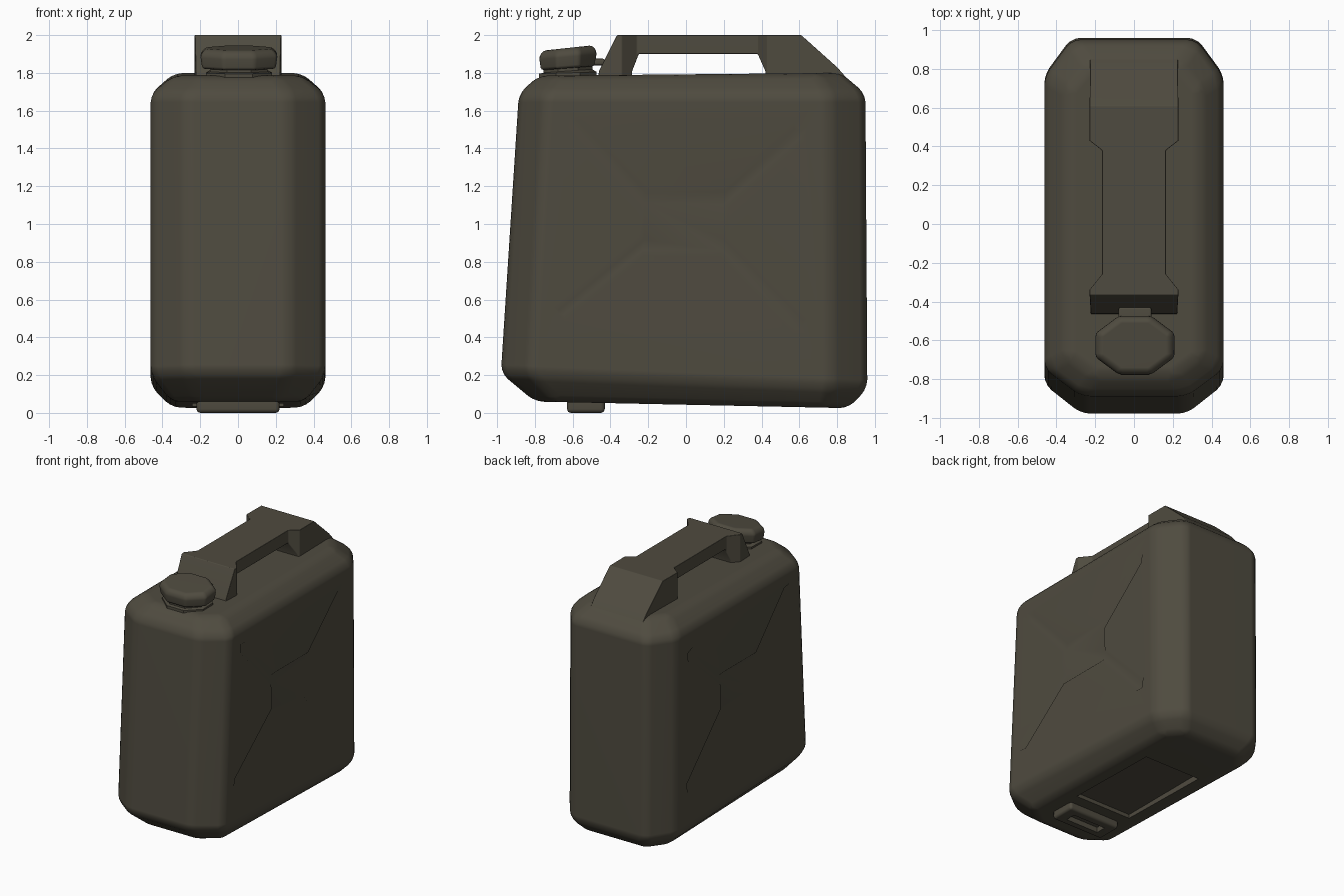
import bpy, bmesh, math
from mathutils import Vector

if "Cube" in bpy.data.objects:
    bpy.data.objects.remove(bpy.data.objects["Cube"])

paint = bpy.data.materials.new("olive_drab")
paint.diffuse_color = (0.078, 0.070, 0.050, 1)
paint.use_nodes = True
paint.node_tree.nodes["Principled BSDF"].inputs["Base Color"].default_value = paint.diffuse_color


def loft(name, rings):
    """Closed mesh through rings that all have the same number of points."""
    bm = bmesh.new()
    vs = [[bm.verts.new(p) for p in r] for r in rings]
    n = len(vs[0])
    for a, b in zip(vs, vs[1:]):
        for i in range(n):
            bm.faces.new((a[i], a[(i + 1) % n], b[(i + 1) % n], b[i]))
    bm.faces.new(vs[0][::-1])
    bm.faces.new(vs[-1])
    bmesh.ops.recalc_face_normals(bm, faces=bm.faces)
    me = bpy.data.meshes.new(name)
    bm.to_mesh(me)
    bm.free()
    ob = bpy.data.objects.new(name, me)
    bpy.context.collection.objects.link(ob)
    me.materials.append(paint)
    return ob


def activate(ob):
    bpy.ops.object.select_all(action='DESELECT')
    ob.select_set(True)
    bpy.context.view_layer.objects.active = ob


def bevel(ob, width, segments=3, angle=15):
    activate(ob)
    m = ob.modifiers.new("Bevel", 'BEVEL')
    m.width, m.segments, m.angle_limit = width, segments, math.radians(angle)
    bpy.ops.object.modifier_apply(modifier=m.name)


def boolean(ob, cutter, op='DIFFERENCE'):
    activate(ob)
    m = ob.modifiers.new("Cut", 'BOOLEAN')
    m.object, m.operation, m.solver = cutter, op, 'EXACT'
    bpy.ops.object.modifier_apply(modifier=m.name)
    bpy.data.objects.remove(cutter)


def finish(ob, angle=50):
    activate(ob)
    bpy.ops.object.shade_smooth_by_angle(angle=math.radians(angle))
    ob.modifiers.new("Normals", 'WEIGHTED_NORMAL').keep_sharp = True


def offset(pts, d):
    """Grow (d > 0) a clockwise outline with mitred corners."""
    out = []
    for i, p in enumerate(pts):
        p, a, b = Vector(p), Vector(pts[i - 1]), Vector(pts[(i + 1) % len(pts)])
        e1, e2 = (p - a).normalized(), (b - p).normalized()
        n1, n2 = Vector((-e1.y, e1.x)), Vector((-e2.y, e2.x))
        out.append(p + (n1 + n2) * (d / (1 + n1.dot(n2))))
    return out


def side_prism(name, pts, x0, x1):
    return loft(name, [[(x, y, z) for y, z in pts] for x in (x0, x1)])


def box(name, x0, x1, y0, y1, z0, z1):
    return loft(name, [[(x0, y0, z), (x1, y0, z), (x1, y1, z), (x0, y1, z)] for z in (z0, z1)])


# Body: chamfered rectangular sections stacked in height
def section(z0, z1, front, back, w, fx, fy, bx, by):
    pts = [(w - fx, front), (w, front + fy), (w, back - by), (w - bx, back)]
    pts += [(-x, y) for x, y in reversed(pts)]
    return [(x, y, z0 + (z1 - z0) * (y - front) / (back - front)) for x, y in pts]


body = loft("can_body", [
    section(0.06, 0.025, -0.80, 0.86, 0.35, 0.14, 0.11, 0.10, 0.12),
    section(0.21, 0.13, -0.98, 0.96, 0.462, 0.19, 0.15, 0.14, 0.19),
    section(1.69, 1.69, -0.885, 0.95, 0.462, 0.19, 0.14, 0.14, 0.19),
    section(1.785, 1.80, -0.78, 0.82, 0.34, 0.14, 0.10, 0.11, 0.13)])
bevel(body, 0.045)

# Pressed X recess on both sides
cross = [(-0.62, 1.58), (-0.55, 1.57), (-0.20, 1.20), (0.20, 1.20),
         (0.57, 1.54), (0.64, 1.51), (0.63, 1.44), (0.23, 1.09),
         (0.23, 0.93), (0.65, 0.50), (0.64, 0.42), (0.57, 0.42),
         (0.18, 0.83), (-0.22, 0.83), (-0.64, 0.49), (-0.71, 0.50),
         (-0.70, 0.56), (-0.25, 0.93), (-0.25, 1.10), (-0.63, 1.51)]
for s in (1, -1):
    rings = [[(s * x, p.x, p.y) for p in offset(cross, d)]
             for x, d in ((0.482, 0.02), (0.462, 0.0), (0.432, -0.03))]
    boolean(body, loft("cross_cutter", rings))

# Shallow panel in the base
boolean(body, box("base_cutter", -0.24, 0.24, -0.34, 0.42, -0.1, 0.08))
finish(body)

# Base grip: low bar with a slot
grip = box("base_grip", -0.22, 0.22, -0.63, -0.43, 0.0, 0.09)
bevel(grip, 0.02, 2)
boolean(grip, box("slot_cutter", -0.14, 0.14, -0.57, -0.49, -0.1, 0.04))
finish(grip)

# Carrying handle: side outline crossed with a waisted top outline
handle = side_prism("carry_handle", [
    (-0.47, 1.75), (-0.46, 1.81), (-0.365, 2.0), (0.61, 2.0),
    (0.80, 1.83), (0.87, 1.75)], -0.3, 0.3)
hole = side_prism("hole_cutter", [
    (-0.29, 1.70), (-0.285, 1.81), (-0.25, 1.90), (0.38, 1.90),
    (0.42, 1.81), (0.42, 1.70)], -0.4, 0.4)
boolean(handle, hole)
half = [(0.215, -0.6), (0.23, -0.34), (0.165, -0.26), (0.165, 0.38), (0.23, 0.43), (0.225, 1.0)]
plan = half + [(-x, y) for x, y in reversed(half)]
boolean(handle, loft("plan_cutter", [[(x, y, z) for x, y in plan] for z in (1.6, 2.2)]), 'INTERSECT')
bevel(handle, 0.022, 3, 25)
finish(handle)


# Filler neck and tilted faceted cap
def disc(z, rx, ry, tilt):
    ring = [(math.cos(math.tau * (i + 0.5) / 8), math.sin(math.tau * (i + 0.5) / 8)) for i in range(8)]
    return [(0.005 + rx * c, -0.625 + ry * q, z + tilt * q) for c, q in ring]


neck = loft("filler_neck", [disc(1.74, 0.19, 0.165, 0), disc(1.80, 0.19, 0.165, 0.005),
                            disc(1.81, 0.165, 0.14, 0.01), disc(1.87, 0.165, 0.14, 0.01)])
finish(neck, 35)
cap = loft("filler_cap", [disc(1.825, 0.21, 0.155, 0.012), disc(1.90, 0.222, 0.165, 0.015),
                          disc(1.932, 0.19, 0.14, 0.015)])
bevel(cap, 0.015, 2)
finish(cap)

# Cap retaining strap
strap = box("cap_strap", -0.08, 0.09, -0.50, -0.43, 1.84, 1.875)
bevel(strap, 0.01, 2)
finish(strap)
